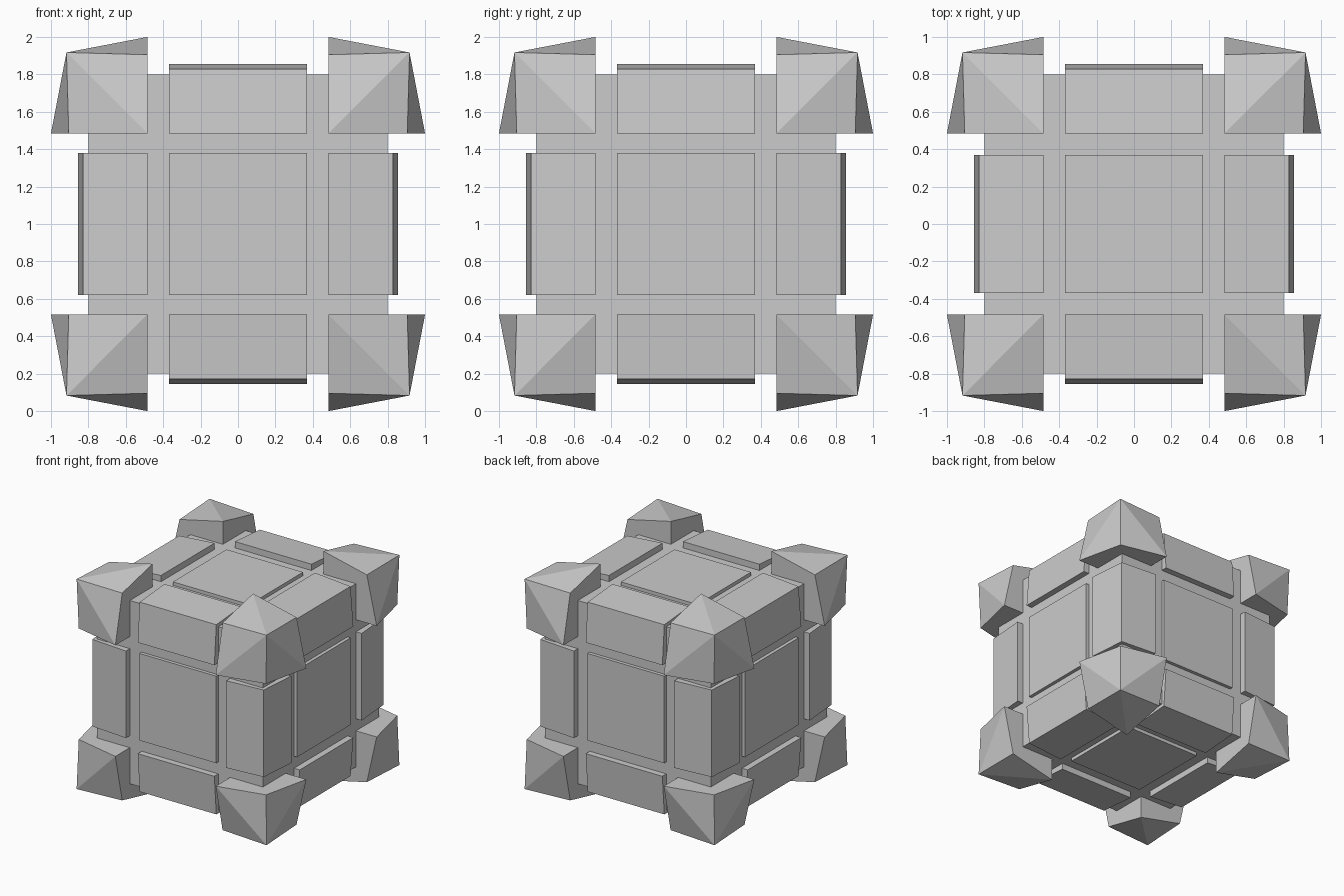
import bpy, bmesh
from itertools import product

if "Cube" in bpy.data.objects:
    bpy.data.objects.remove(bpy.data.objects["Cube"])

CENTRE = (0, 0, 1)
IN = 0.485                   # inner wall of edge and corner blocks
HALF = (0.37, 0.37, 0.38)    # half length of panels and edge blocks per axis
SIGNS = (-1, 1)


def hull(name, points):
    """Flat-faced convex solid around a few points."""
    bm = bmesh.new()
    for p in points:
        bm.verts.new(p)
    bmesh.ops.convex_hull(bm, input=bm.verts[:])
    bmesh.ops.dissolve_limit(bm, angle_limit=0.01, verts=bm.verts[:], edges=bm.edges[:])
    bmesh.ops.recalc_face_normals(bm, faces=bm.faces[:])
    mesh = bpy.data.meshes.new(name)
    bm.to_mesh(mesh)
    bm.free()
    ob = bpy.data.objects.new(name, mesh)
    ob.location = CENTRE
    bpy.context.collection.objects.link(ob)
    return ob


def on_axes(axes, values):
    p = [0, 0, 0]
    for a, v in zip(axes, values):
        p[a] = v
    return p


# Core cube
hull("core", product((-0.8, 0.8), repeat=3))

for axis in range(3):
    u, v = (axis + 1) % 3, (axis + 2) % 3

    # Thin face panels
    for s in SIGNS:
        hull("face_panel", [on_axes((axis, u, v), (s * d, a * HALF[u], b * HALF[v]))
                            for d in (0.7, 0.83) for a in SIGNS for b in SIGNS])

    # Edge blocks: slightly tapered profile swept along the axis
    profile = [(IN, IN), (0.855, IN), (0.828, 0.828), (IN, 0.855)]
    for su, sv in product(SIGNS, repeat=2):
        hull("edge_block", [on_axes((axis, u, v), (e * HALF[axis], su * a, sv * b))
                            for e in SIGNS for a, b in profile])

# Corner blocks: cubes flaring outward at the inner rim
OUTER = {0: IN, 1: 1.0, 2: 0.905, 3: 0.917}
for signs in product(SIGNS, repeat=3):
    points = []
    for bits in product((0, 1), repeat=3):
        d = OUTER[sum(bits)]
        points.append([s * (d if b else IN) for s, b in zip(signs, bits)])
    hull("corner_block", points)
